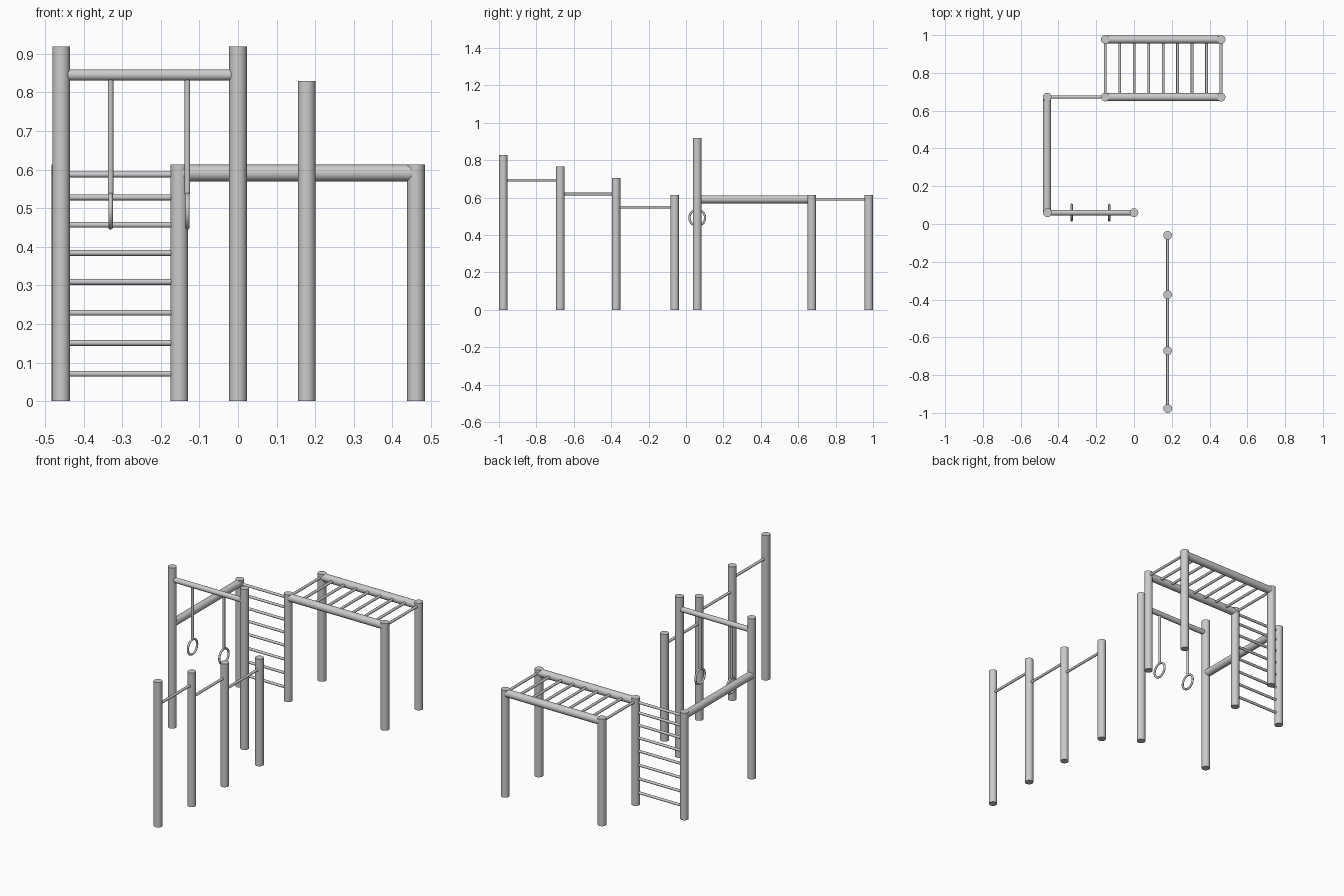
import bpy
import math
from mathutils import Vector

if "Cube" in bpy.data.objects:
    bpy.data.objects.remove(bpy.data.objects["Cube"])


def smooth(obj):
    bpy.ops.object.shade_smooth_by_angle(angle=math.radians(40))
    return obj


def rod(name, a, b, r, sides=32):
    """Capped round bar between two points."""
    a, b = Vector(a), Vector(b)
    d = b - a
    bpy.ops.mesh.primitive_cylinder_add(
        vertices=sides, radius=r, depth=d.length, location=(a + b) / 2,
        rotation=d.to_track_quat('Z', 'Y').to_euler())
    obj = bpy.context.object
    obj.name = name
    return smooth(obj)


def post(name, x, y, h):
    return rod(name, (x, y, 0), (x, y, h), POST_R)


POST_R, BEAM_R, RUNG_R = 0.0228, 0.0215, 0.0075
LEFT, MID, RIGHT = -0.46, -0.152, 0.461
RING_Y, LADDER_Y, BACK_Y = 0.06, 0.672, 0.977
LOW, HIGH, BEAM_Z = 0.613, 0.919, 0.591

# Row of stepped pull-up bars
PULL_X = 0.178
row = [(-0.977, 0.829), (-0.672, 0.767), (-0.374, 0.705), (-0.06, LOW)]
for y, h in row:
    post("pull_up_post", PULL_X, y, h)
for (y0, _), (y1, _), z in zip(row, row[1:], (0.693, 0.619, 0.549)):
    rod("pull_up_bar", (PULL_X, y0, z), (PULL_X, y1, z), RUNG_R, 20)

# Ring frame
post("ring_frame_post", 0, RING_Y, HIGH)
post("ring_frame_post", -0.458, RING_Y, HIGH)
rod("ring_frame_crossbar", (-0.458, RING_Y, 0.845), (0, RING_Y, 0.845), 0.0148)

# Hanging rings
for x in (-0.33, -0.131):
    rod("ring_hanger", (x, RING_Y, 0.845), (x, RING_Y, 0.537), 0.0072, 20)
    bpy.ops.mesh.primitive_torus_add(
        major_radius=0.042, minor_radius=0.0058, major_segments=48,
        minor_segments=16, location=(x, RING_Y, 0.4925),
        rotation=(0, math.pi / 2, 0))
    bpy.context.object.name = "hand_ring"
    smooth(bpy.context.object)

# Beam joining the ring frame to the wall ladder
rod("linking_beam", (LEFT, RING_Y, BEAM_Z), (LEFT, LADDER_Y, BEAM_Z), BEAM_R)

# Wall ladder
post("ladder_post", LEFT, LADDER_Y, LOW)
for z in (0.071, 0.151, 0.229, 0.309, 0.384, 0.457, 0.528, 0.587):
    rod("ladder_rung", (LEFT, LADDER_Y, z), (MID, LADDER_Y, z), RUNG_R, 20)

# Monkey bars
for y in (LADDER_Y, BACK_Y):
    for x in (MID, RIGHT):
        post("monkey_bar_post", x, y, LOW)
    rod("monkey_bar_rail", (MID, y, BEAM_Z), (RIGHT, y, BEAM_Z), BEAM_R)
for i in range(9):
    x = MID + (RIGHT - MID) * i / 8
    rod("monkey_bar_rung", (x, LADDER_Y, BEAM_Z), (x, BACK_Y, BEAM_Z), RUNG_R, 20)
